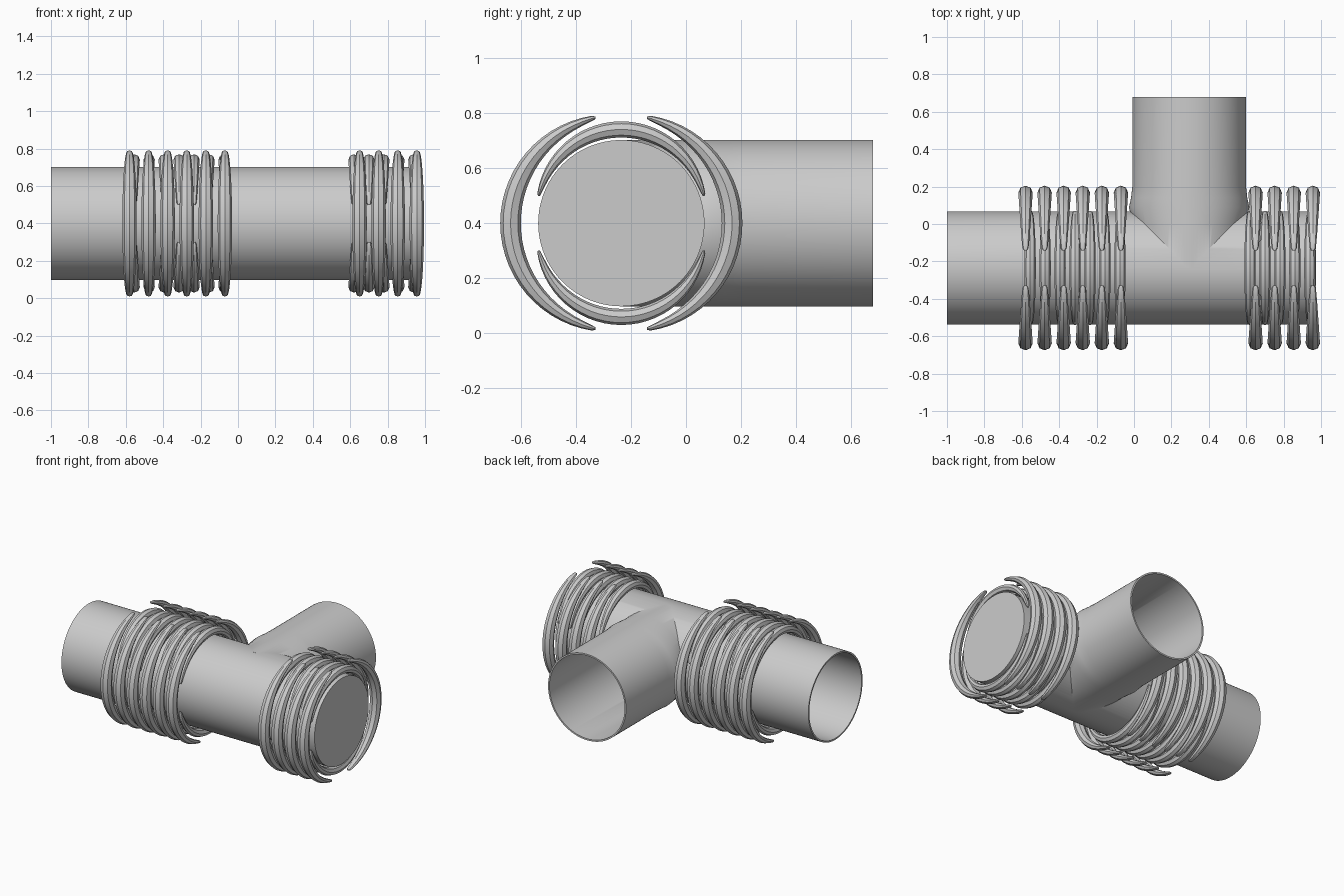
import bpy, bmesh, math
from mathutils import Vector, Matrix

if "Cube" in bpy.data.objects:
    bpy.data.objects.remove(bpy.data.objects["Cube"], do_unlink=True)

grey = bpy.data.materials.new("pipe grey")
grey.use_nodes = True
colour = (0.6, 0.6, 0.6, 1)
grey.diffuse_color = colour
grey.node_tree.nodes["Principled BSDF"].inputs["Base Color"].default_value = colour

AXIS = Vector((0, -0.235, 0.4))


def make(name, bm):
    bmesh.ops.recalc_face_normals(bm, faces=bm.faces)
    mesh = bpy.data.meshes.new(name)
    bm.to_mesh(mesh)
    bm.free()
    mesh.materials.append(grey)
    obj = bpy.data.objects.new(name, mesh)
    bpy.context.collection.objects.link(obj)
    return obj


def smooth(obj):
    bpy.ops.object.select_all(action='DESELECT')
    obj.select_set(True)
    bpy.context.view_layer.objects.active = obj
    bpy.ops.object.shade_smooth_by_angle(angle=math.radians(30))


def loft(bm, rings):
    """Join equal loops of points into a closed solid."""
    loops = [[bm.verts.new(p) for p in ring] for ring in rings]
    n = len(loops[0])
    for a, b in zip(loops, loops[1:]):
        for i in range(n):
            j = (i + 1) % n
            bm.faces.new((a[i], a[j], b[j], b[i]))
    bm.faces.new(loops[0][::-1])
    bm.faces.new(loops[-1])


def circle(n, phase=0.0):
    return [(math.cos(2 * math.pi * (i + phase) / n), math.sin(2 * math.pi * (i + phase) / n))
            for i in range(n)]


def main_solid(name, x0, x1, r):
    bm = bmesh.new()
    loft(bm, [[AXIS + Vector((x, r * c, r * s)) for c, s in circle(96)] for x in (x0, x1)])
    return make(name, bm)


def branch_solid(name, profile, r):
    # profile pairs are (y, half width); the height stays r
    bm = bmesh.new()
    loft(bm, [[(0.295 + w * c, y, AXIS.z + r * s) for c, s in circle(96, 0.5)] for y, w in profile])
    return make(name, bm)


def boolean(obj, cutter, operation):
    mod = obj.modifiers.new(operation.lower(), 'BOOLEAN')
    mod.object, mod.operation, mod.solver = cutter, operation, 'EXACT'
    bpy.context.view_layer.objects.active = obj
    bpy.ops.object.modifier_apply(modifier=mod.name)
    bpy.data.objects.remove(cutter, do_unlink=True)


# Tee pipe: outer solids joined, then bored out; the +x end stays closed
pipe = main_solid("tee_pipe", -1, 0.972, 0.302)
flare = [(-0.235, 0.303), (0, 0.303), (0.09, 0.322), (0.14, 0.311), (0.2, 0.304), (0.68, 0.304)]
boolean(pipe, branch_solid("branch_outer", flare, 0.303), 'UNION')
boolean(pipe, main_solid("main_bore", -1.1, 0.96, 0.291), 'DIFFERENCE')
boolean(pipe, branch_solid("branch_bore", [(-0.235, 0.293), (0.8, 0.293)], 0.292), 'DIFFERENCE')
smooth(pipe)


def claw(bm, x, size, offset, turn):
    """Tapered C-shaped arc whose middle points along the turn angle."""
    rings = []
    half = math.radians(81)
    steps = 28
    for k in range(steps + 1):
        u = 2 * k / steps - 1
        a = turn + half * u
        taper = math.cos(u * math.pi / 2) ** 0.8 if abs(u) < 1 else 0
        thick = (0.018 + 0.057 * taper) * size
        wide = (0.032 + 0.045 * taper) * size
        radius = 0.395 * size - thick / 2
        mid = AXIS + Vector((x, math.cos(turn) * offset, math.sin(turn) * offset))
        out = Vector((0, math.cos(a), math.sin(a)))
        along = Vector((0, -out.z, out.y))

        def ring(scale, push):
            return [mid + out * (radius + c * thick / 2 * scale) + along * push
                    + Vector((s * wide / 2 * scale, 0, 0)) for c, s in circle(8)]
        # rounded tips at both ends
        if k == 0:
            rings.append(ring(0.5, -0.012 * size))
        rings.append(ring(1, 0))
        if k == steps:
            rings.append(ring(0.5, 0.012 * size))
    loft(bm, rings)


def claw_set(name, start, count, step, size, offset, turns):
    for label, turn in turns:
        bm = bmesh.new()
        for i in range(count):
            claw(bm, start + i * step, size, offset, math.radians(turn))
        smooth(make(f"{name}_{label}", bm))


# Large arcs hug front and back, small arcs hug top and bottom
sides = (("front", 180), ("back", 0))
caps = (("top", 90), ("bottom", 270))
claw_set("right_outer_claws", -0.58, 6, 0.102, 1, 0.045, sides)
claw_set("left_outer_claws", 0.65, 4, 0.102, 1, 0.045, sides)
claw_set("right_inner_claws", -0.555, 7, 0.08, 0.782, 0.061, caps)
claw_set("left_inner_claws", 0.62, 5, 0.08, 0.782, 0.061, caps)
